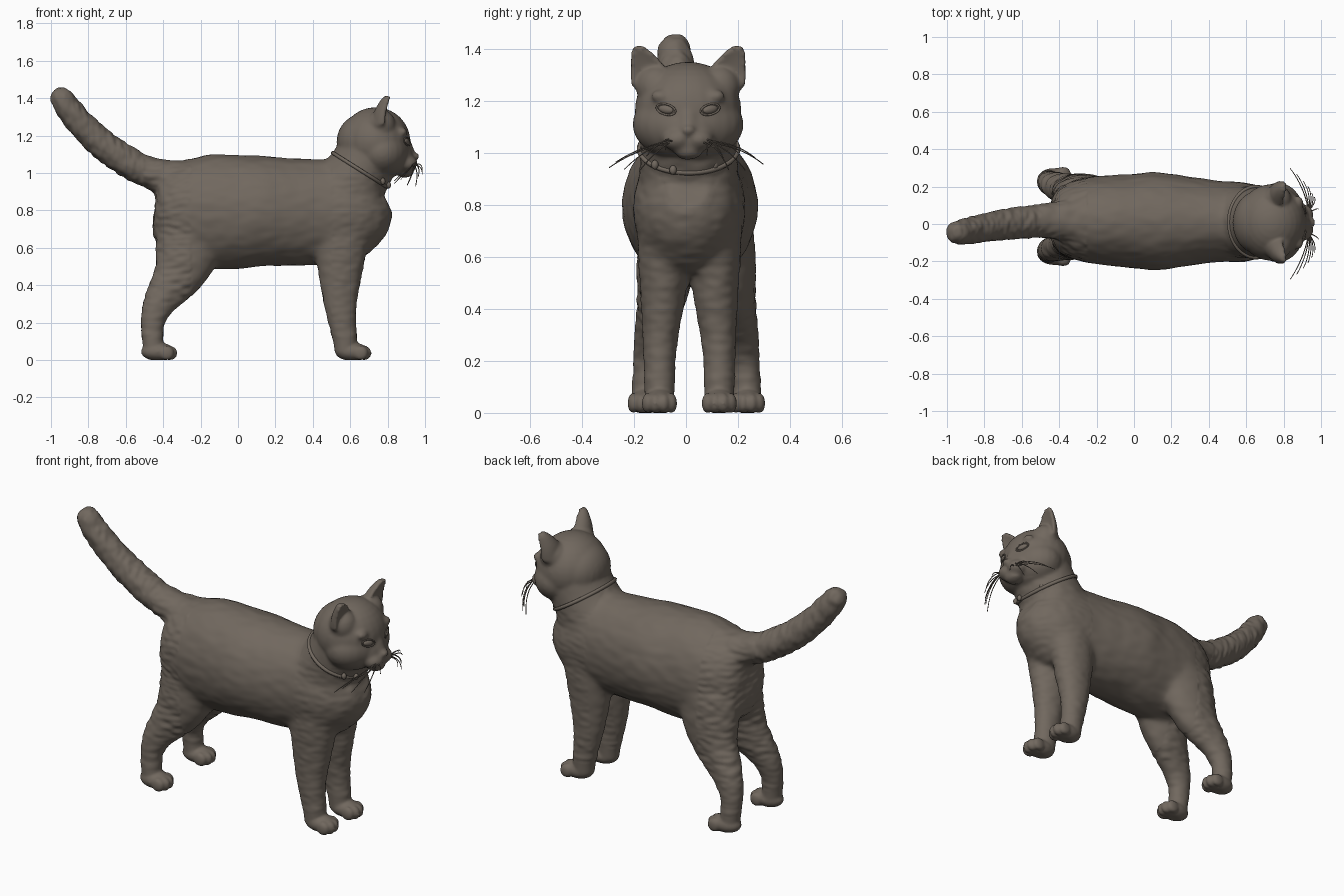
import bpy, bmesh, math, random
from mathutils import Vector, Matrix, noise

if "Cube" in bpy.data.objects:
    bpy.data.objects.remove(bpy.data.objects["Cube"])

random.seed(4)
fur = bpy.data.materials.new("grey_brown_fur")
fur.diffuse_color = (0.165, 0.138, 0.113, 1)
fur.use_nodes = True
fur.node_tree.nodes["Principled BSDF"].inputs["Base Color"].default_value = fur.diffuse_color
YC = 0.008  # middle of the head and chest


def smooth_path(pts, n=5):
    """Catmull-Rom interpolation of section tuples."""
    out = []
    for i in range(len(pts) - 1):
        a, b, c, d = (Vector(pts[max(0, min(len(pts) - 1, i + k))]) for k in (-1, 0, 1, 2))
        for s in range(n):
            t = s / n
            out.append(0.5 * (2 * b + (c - a) * t + (2 * a - 5 * b + 4 * c - d) * t * t
                              + (3 * b - a - 3 * c + d) * t ** 3))
    return out + [Vector(pts[-1])]


def loft(bm, sections, scoop=None, sides=32):
    """Tube through (x, y, z, half width in y, half depth); scoop makes one side hollow."""
    secs, rings = smooth_path(sections), []
    for i, s in enumerate(secs):
        p, q = secs[max(i - 1, 0)], secs[min(i + 1, len(secs) - 1)]
        t = Vector((q[0] - p[0], 0, q[2] - p[2])).normalized()
        n = Vector((-t.z, 0, t.x))
        ring = []
        for k in range(sides):
            a = 2 * math.pi * k / sides
            v = math.sin(a)
            if scoop is not None and v < 0:
                v *= -scoop
            ring.append(bm.verts.new(Vector(s[:3]) + Vector((0, s[3] * math.cos(a), 0)) + n * s[4] * v))
        rings.append(ring)
    for r0, r1 in zip(rings, rings[1:]):
        for k in range(sides):
            j = (k + 1) % sides
            bm.faces.new((r0[k], r0[j], r1[j], r1[k]))
    bm.faces.new(rings[0])
    bm.faces.new(rings[-1])


def ball(bm, c, r, rot=(0, 0, 0)):
    m = Matrix.Translation(c)
    for ang, ax in zip(rot, "XYZ"):
        m = m @ Matrix.Rotation(math.radians(ang), 4, ax)
    bmesh.ops.create_uvsphere(bm, u_segments=24, v_segments=16, radius=1, matrix=m @ Matrix.Diagonal((*r, 1)))


def finish(bm, name):
    bmesh.ops.recalc_face_normals(bm, faces=bm.faces)
    me = bpy.data.meshes.new(name)
    bm.to_mesh(me)
    bm.free()
    me.materials.append(fur)
    me.polygons.foreach_set("use_smooth", [True] * len(me.polygons))
    ob = bpy.data.objects.new(name, me)
    bpy.context.collection.objects.link(ob)
    return ob


def strand(name, paths, radius, cyclic=False, taper=False):
    cu = bpy.data.curves.new(name, 'CURVE')
    cu.dimensions, cu.bevel_depth, cu.bevel_resolution = '3D', radius, 1
    for pts in paths:
        sp = cu.splines.new('NURBS')
        sp.points.add(len(pts) - 1)
        for i, p in enumerate(pts):
            sp.points[i].co = (*p, 1)
            sp.points[i].radius = 1 - 0.6 * i / len(pts) if taper else 1
        sp.order_u, sp.use_endpoint_u, sp.use_cyclic_u, sp.resolution_u = 3, not cyclic, cyclic, 6
    cu.materials.append(fur)
    ob = bpy.data.objects.new(name, cu)
    bpy.context.collection.objects.link(ob)


def paw(bm, x, y):
    ball(bm, (x, y, 0.044), (0.088, 0.06, 0.046))
    for dy, dx in ((-0.046, 0.047), (-0.017, 0.065), (0.017, 0.065), (0.046, 0.047)):
        ball(bm, (x + dx, y + dy, 0.037), (0.037, 0.019, 0.037))


bm = bmesh.new()
# torso
loft(bm, [(-.44, .02, .83, .09, .14), (-.40, .02, .825, .17, .21), (-.30, .02, .81, .215, .265),
          (-.18, .02, .795, .235, .302), (0, .015, .792, .25, .303), (.12, .015, .797, .26, .292),
          (.30, .015, .79, .235, .285), (.45, .015, .79, .215, .28), (.58, .01, .79, .21, .265),
          (.67, .01, .81, .19, .215), (.745, .01, .84, .14, .15), (.785, .01, .86, .075, .075)])
# neck and throat
loft(bm, [(.54, .01, .85, .19, .20), (.65, .01, 1.01, .185, .172), (.71, .01, 1.13, .178, .168)])
ball(bm, (.66, .01, .90), (.125, .175, .13))
# tail
loft(bm, [(-.33, .02, .96, .11, .11), (-.42, .02, .985, .10, .09), (-.52, .015, 1.02, .088, .08),
          (-.62, .005, 1.078, .083, .08), (-.74, -.01, 1.165, .078, .076), (-.85, -.03, 1.275, .07, .07),
          (-.91, -.04, 1.35, .066, .064), (-.94, -.045, 1.395, .06, .06)])
ball(bm, (-.942, -.045, 1.395), (.06, .06, .06))
# skull, nape, cheeks, bridge of the nose, nose and chin
ball(bm, (.735, YC, 1.165), (.185, .203, .183))
ball(bm, (.66, YC, 1.165), (.13, .165, .145))
ball(bm, (.77, YC, 1.11), (.15, .212, .14))
ball(bm, (.86, YC, 1.09), (.075, .115, .085))
ball(bm, (.885, YC, 1.14), (.045, .045, .10), (0, -25, 0))
ball(bm, (.948, YC, 1.088), (.02, .027, .018))
ball(bm, (.895, YC, 1.012), (.045, .055, .036))
for s in (-1, 1):
    # muzzle, brow and ear
    ball(bm, (.90, YC + s * .04, 1.052), (.057, .057, .042))
    ball(bm, (.862, YC + s * .08, 1.212), (.034, .065, .03), (s * 10, 0, -s * 24))
    ball(bm, (.765, YC + s * .12, 1.255), (.075, .078, .08))
    loft(bm, [(.785, YC + s * .142, 1.25, .076, .07), (.79, YC + s * .149, 1.31, .071, .062),
              (.80, YC + s * .166, 1.355, .053, .05), (.81, YC + s * .183, 1.39, .034, .036),
              (.815, YC + s * .19, 1.408, .018, .022)], scoop=.15)
    # front leg
    loft(bm, [(.58, .013 + s * .09, .90, .095, .12), (.568, .013 + s * .10, .75, .097, .135),
              (.553, .013 + s * .104, .60, .092, .134), (.547, .013 + s * .10, .48, .088, .12),
              (.547, .013 + s * .111, .30, .068, .088), (.558, .013 + s * .115, .20, .061, .074),
              (.572, .013 + s * .115, .11, .056, .062), (.575, .013 + s * .115, .04, .053, .055)])
    paw(bm, .61, .013 + s * .115)
    # hind leg
    loft(bm, [(-x, .04 + s * y, z, a, b) for x, y, z, a, b in (
        (.25, .10, .74, .115, .18), (.272, .115, .58, .112, .17), (.315, .13, .46, .095, .138),
        (.37, .147, .38, .083, .11), (.428, .17, .29, .069, .084), (.457, .185, .20, .058, .064),
        (.457, .193, .12, .052, .054), (.45, .195, .045, .052, .052))])
    paw(bm, -.428, .04 + s * .197)

# fuse the parts into one skin
raw = finish(bm, "raw_parts")
mod = raw.modifiers.new("fuse", 'REMESH')
mod.mode, mod.voxel_size = 'VOXEL', 0.009
mod = raw.modifiers.new("soften", 'SMOOTH')
mod.factor, mod.iterations = 0.5, 5
skin = bpy.data.meshes.new_from_object(raw.evaluated_get(bpy.context.evaluated_depsgraph_get()))
bpy.data.objects.remove(raw)
bm = bmesh.new()
bm.from_mesh(skin)
# blend shoulders, hips and chest; then the face a little
trunk = [v for v in bm.verts if .14 < v.co.z < 1.1 and -.55 < v.co.x and v.co.x + .5 * v.co.z < 1.2]
face = [v for v in bm.verts if v.co.x > .55 and .95 < v.co.z < 1.29]
for group, times in ((trunk, 30), (face, 4)):
    for i in range(times):
        bmesh.ops.smooth_vert(bm, verts=group, factor=0.5, use_axis_x=True, use_axis_y=True, use_axis_z=True)
bm.normal_update()
# fur ruffles: strongest on rump and tail; flat soles
for v in bm.verts:
    x, y, z = v.co
    if z < .12 or (x > .5 and z > 1):
        amp = 0
    elif x < -.25:
        amp = .006 if z > .3 else .003
    else:
        amp = .003
    if x < -.5 and z > .8:
        p = Vector((x * 40, y * 25, z * 20))
    elif x < -.25 or x > .5:
        p = Vector((x * 18, y * 18, z * 38))
    else:
        p = Vector((x * 12, y * 20, z * 22))
    v.co += v.normal * (noise.noise(p) * amp + .003)
    v.co.z = max(v.co.z, 0)
finish(bm, "cat_body")

# eyes with rims
for s, side in ((-1, "right"), (1, "left")):
    bm = bmesh.new()
    ball(bm, (.902, YC + s * .085, 1.168), (.012, .031, .016), (s * 12, 0, s * 24))
    finish(bm, side + "_eye")
    rim = []
    for k in range(12):
        a = 2 * math.pi * k / 12
        u, w = .037 * math.cos(a), .021 * math.sin(a)
        rim.append((.904 - .42 * u, YC + s * (.085 + u), 1.168 + w + .2 * u))
    strand(side + "_eye_rim", [rim], .004, cyclic=True)

# collar with pendants
ring = []
for k in range(24):
    a = 2 * math.pi * k / 24
    ring.append((.652 - .146 * math.sin(a), .01 + .19 * math.cos(a), 1.016 + .092 * math.sin(a)))
strand("collar", [ring], .011, cyclic=True)
bm = bmesh.new()
for c in ((.805, -.05, .935), (.775, .11, .955), (.775, -.12, .955)):
    ball(bm, c, (.013, .014, .018))
finish(bm, "collar_pendants")

# whiskers
hairs = []
for s in (-1, 1):
    for i, (x, y, z) in enumerate(((.835, .29, .95), (.87, .26, .975), (.905, .235, .94), (.93, .20, 1.0),
                                   (.95, .17, .94), (.965, .15, .99), (.985, .09, 1.0))):
        j = random.uniform(-.012, .012)
        start = (.935, YC + s * (.055 + .004 * (i % 3)), 1.04 + .008 * (i % 3))
        mid = ((x + .965) / 2 + .012, YC + s * (y * .55 + .03), (z + 1.11) / 2 + j)
        hairs.append((start, mid, (x, s * y + j, z + j)))
strand("whiskers", hairs, .0032, taper=True)
